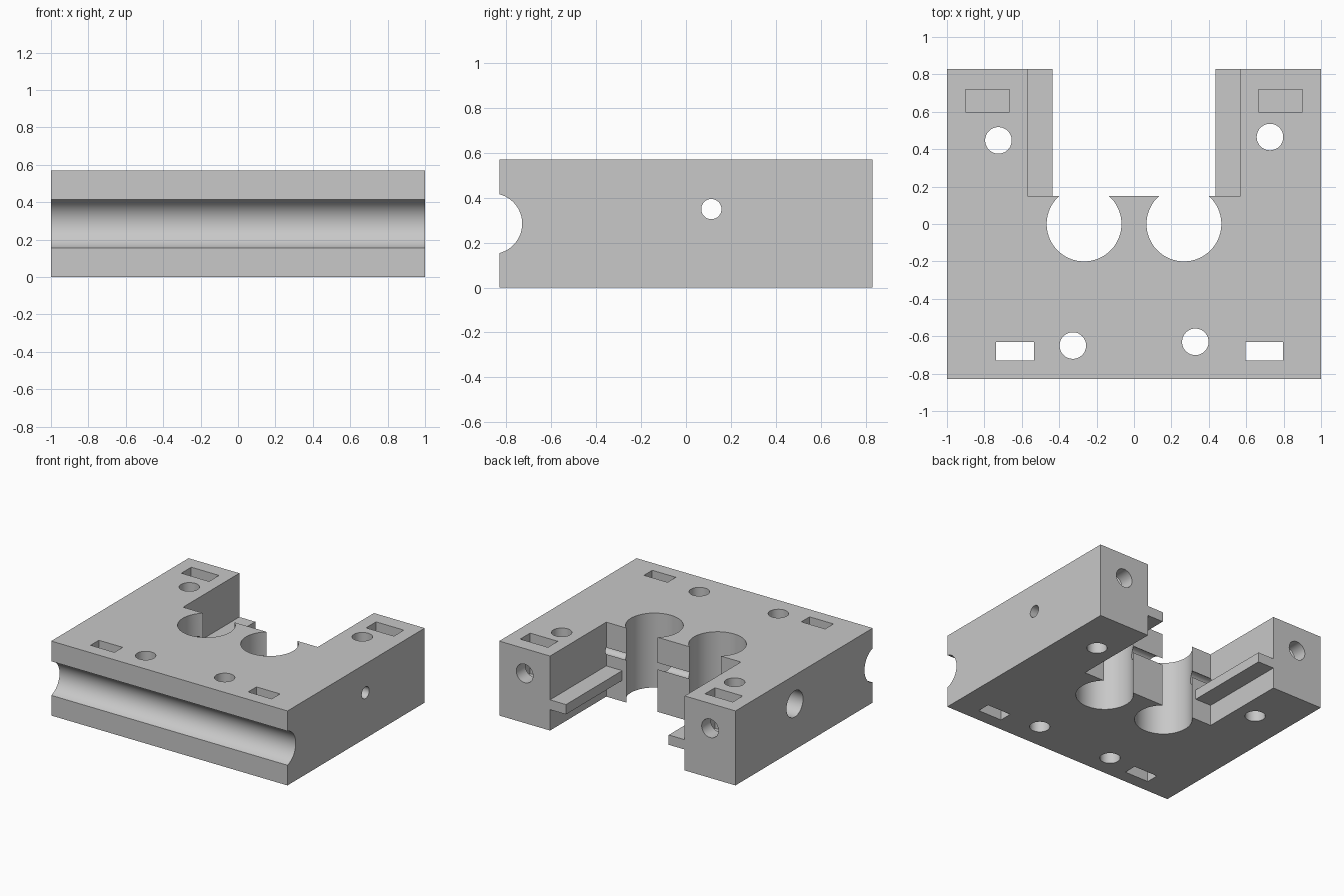
import bpy
import bmesh
from math import pi
from mathutils import Matrix, Vector

cube = bpy.data.objects.get("Cube")
if cube:
    bpy.data.objects.remove(cube, do_unlink=True)

W, D, H = 1.0, 0.83, 0.57      # half width, half depth, height
OVER = 0.1                     # how far cutters reach past a face

grey = bpy.data.materials.new("plain grey")
grey.use_nodes = True
grey.diffuse_color = (0.58, 0.58, 0.58, 1)
grey.node_tree.nodes["Principled BSDF"].inputs["Base Color"].default_value = grey.diffuse_color


def make_object(name, bm):
    bmesh.ops.recalc_face_normals(bm, faces=bm.faces)
    mesh = bpy.data.meshes.new(name)
    bm.to_mesh(mesh)
    bm.free()
    mesh.materials.append(grey)
    obj = bpy.data.objects.new(name, mesh)
    bpy.context.collection.objects.link(obj)
    return obj


def box(name, x, y, z):
    bm = bmesh.new()
    lo, hi = Vector((x[0], y[0], z[0])), Vector((x[1], y[1], z[1]))
    bmesh.ops.create_cube(bm, size=1, matrix=Matrix.Translation((lo + hi) / 2)
                          @ Matrix.Diagonal((*(hi - lo), 1)))
    return make_object(name, bm)


def rod(name, start, end, radius, sides=48):
    start, end = Vector(start), Vector(end)
    axis = end - start
    turn = axis.to_track_quat('Z', 'Y').to_matrix().to_4x4()
    bm = bmesh.new()
    bmesh.ops.create_cone(bm, cap_ends=True, segments=sides, radius1=radius,
                          radius2=radius, depth=axis.length,
                          matrix=Matrix.Translation((start + end) / 2) @ turn)
    return make_object(name, bm)


def upright(name, x, y, radius, sides=48):
    return rod(name, (x, y, -OVER), (x, y, H + OVER), radius, sides)


body = box("mount_block", (-W, W), (-D, D), (0, H))
cutters = []

# rear slot, its section narrowed by a guide rail on each side
wide, narrow, rail_low, rail_high = 0.57, 0.435, 0.16, 0.235
half = [(wide, -OVER), (wide, rail_low), (narrow, rail_low),
        (narrow, rail_high), (wide, rail_high), (wide, H + OVER)]
section = half + [(-x, z) for x, z in reversed(half)]
bm = bmesh.new()
face = bm.faces.new([bm.verts.new((x, 0.15, z)) for x, z in section])
swept = bmesh.ops.extrude_face_region(bm, geom=[face])["geom"]
bmesh.ops.translate(bm, vec=(0, D, 0),
                    verts=[v for v in swept if isinstance(v, bmesh.types.BMVert)])
cutters.append(make_object("slot_cutter", bm))

# large vertical bores, nut pockets and rear bolt holes
for side in (-1, 1):
    cutters += [
        upright("bore_cutter", side * 0.267, 0, 0.2, 96),
        box("pocket_cutter", sorted((side * 0.665, side * 0.9)), (0.6, 0.72), (0.26, H + OVER)),
        rod("bolt_cutter", (side * 0.785, 0.5, 0.38), (side * 0.785, D + OVER, 0.38), 0.071),
    ]

# vertical screw holes
for x, y in ((-0.725, 0.447), (0.727, 0.465), (-0.327, -0.65), (0.328, -0.63)):
    cutters.append(upright("screw_cutter", x, y, 0.071))

# rectangular through slots near the front
for x in ((-0.737, -0.535), (0.597, 0.797)):
    cutters.append(box("tie_cutter", x, (-0.73, -0.63), (-OVER, H + OVER)))

# round groove along the front
cutters.append(rod("groove_cutter", (-W - OVER, -0.865, 0.285),
                   (W + OVER, -0.865, 0.285), 0.135, 96))

# cross hole through the sides, widened at one end
cutters += [
    rod("cross_cutter", (-W - OVER, 0.113, 0.35), (W + OVER, 0.113, 0.35), 0.045),
    rod("counterbore_cutter", (-W - OVER, 0.113, 0.35), (-0.75, 0.113, 0.35), 0.1),
]

# cut everything out of the block, then drop the cutters
for cutter in cutters:
    cutter.hide_render = True
    mod = body.modifiers.new("cut", 'BOOLEAN')
    mod.operation = 'DIFFERENCE'
    mod.solver = 'EXACT'
    mod.object = cutter
bpy.context.view_layer.update()
result = bpy.data.meshes.new_from_object(
    body.evaluated_get(bpy.context.evaluated_depsgraph_get()))
body.modifiers.clear()
body.data = result
result.materials.clear()
result.materials.append(grey)
for polygon in result.polygons:
    polygon.material_index = 0
for cutter in cutters:
    bpy.data.objects.remove(cutter, do_unlink=True)

# smooth the round walls, keep the edges crisp
bpy.ops.object.select_all(action='DESELECT')
body.select_set(True)
bpy.context.view_layer.objects.active = body
bpy.ops.object.shade_smooth_by_angle(angle=pi / 6)
